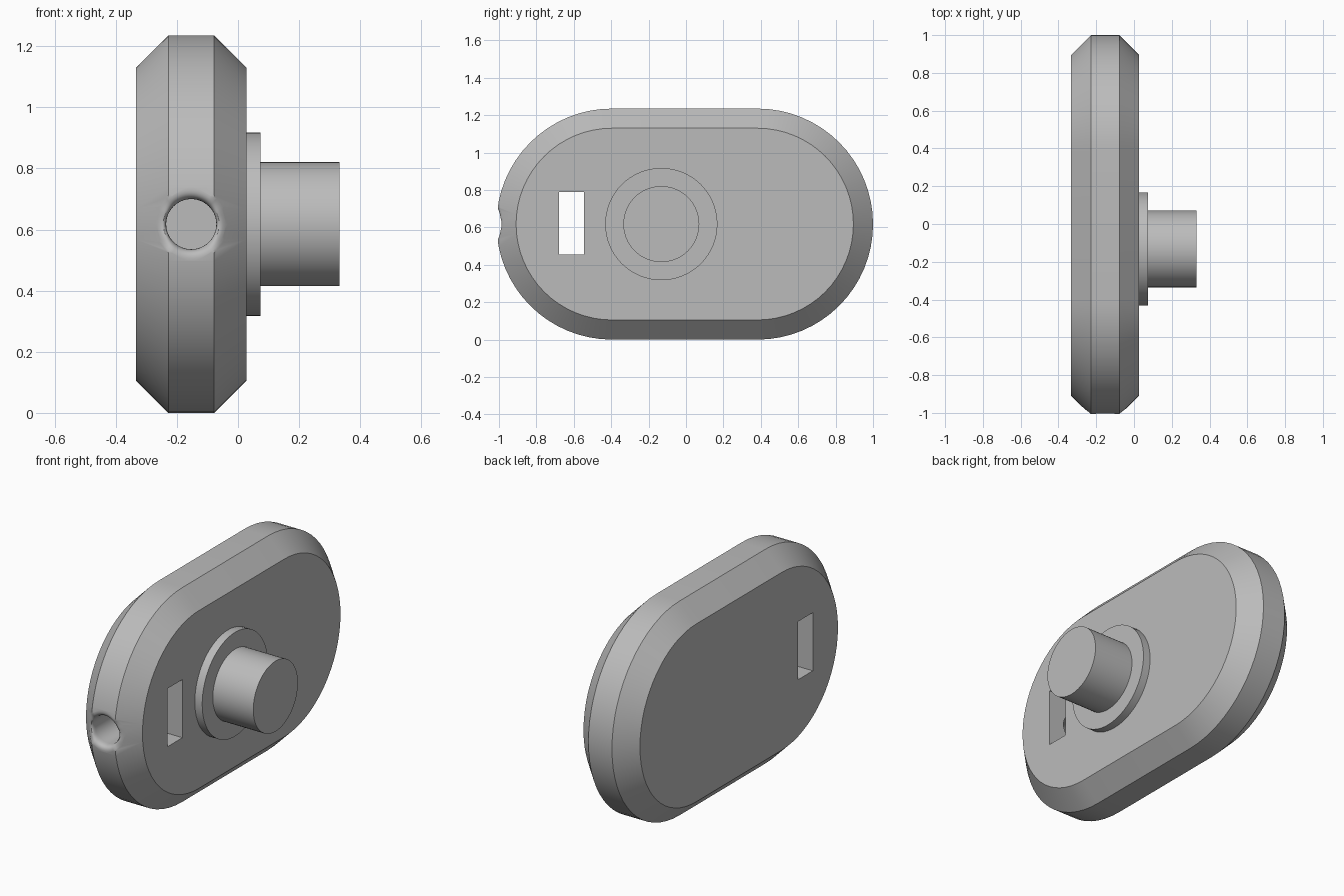
import bpy, bmesh, math
from mathutils import Vector, Matrix

if "Cube" in bpy.data.objects:
    bpy.data.objects.remove(bpy.data.objects["Cube"], do_unlink=True)

MID_Z = 0.6175                    # centre height, also the radius of the round ends
Y_FRONT, Y_BACK = -0.396, 0.3825  # centres of the round ends
X_MIN, X_MAX, CHAMFER = -0.333, 0.027, 0.105
RIM_X = (X_MIN + X_MAX) / 2
RIM_HALF = (X_MAX - X_MIN) / 2 - CHAMFER

grey = bpy.data.materials.new("plain grey")
grey.use_nodes = True
colour = (0.5, 0.5, 0.5, 1)
grey.diffuse_color = colour
grey.node_tree.nodes["Principled BSDF"].inputs["Base Color"].default_value = colour


def make_object(name, bm):
    bmesh.ops.recalc_face_normals(bm, faces=bm.faces)
    mesh = bpy.data.meshes.new(name)
    bm.to_mesh(mesh)
    bm.free()
    mesh.materials.append(grey)
    obj = bpy.data.objects.new(name, mesh)
    bpy.context.collection.objects.link(obj)
    return obj


def loft(name, rings):
    """Skin a list of equal closed rings and cap both ends."""
    bm = bmesh.new()
    loops = [[bm.verts.new(p) for p in ring] for ring in rings]
    n = len(loops[0])
    for a, b in zip(loops, loops[1:]):
        for i in range(n):
            j = (i + 1) % n
            bm.faces.new((a[i], a[j], b[j], b[i]))
    bm.faces.new(loops[0])
    bm.faces.new(loops[-1])
    return make_object(name, bm)


def smooth(obj):
    bpy.ops.object.select_all(action='DESELECT')
    obj.select_set(True)
    bpy.context.view_layer.objects.active = obj
    bpy.ops.object.shade_smooth_by_angle(angle=math.radians(30))


def stadium(x, inset, steps=32):
    """Long rounded outline across x, shrunk by the inset."""
    r = MID_Z - inset
    ring = []
    for centre, start in ((Y_BACK, -math.pi / 2), (Y_FRONT, math.pi / 2)):
        for i in range(steps + 1):
            a = start + math.pi * i / steps
            ring.append((x, centre + r * math.cos(a), MID_Z + r * math.sin(a)))
    return ring


def circle_x(x, y, r, steps=64):
    return [(x, y + r * math.cos(2 * math.pi * i / steps),
             MID_Z + r * math.sin(2 * math.pi * i / steps)) for i in range(steps)]


def front_surface(dx, dz):
    """Depth of the body's front end at an offset from the bore axis."""
    r = MID_Z - max(0, abs(dx) - RIM_HALF)
    return Y_FRONT - math.sqrt(r * r - dz * dz)


# Chamfered body
body = loft("body", [stadium(X_MIN, CHAMFER), stadium(X_MIN + CHAMFER, 0),
                     stadium(X_MAX - CHAMFER, 0), stadium(X_MAX, CHAMFER)])

# Bore cutter with a rounded mouth that follows the body's front end
BORE, MOUTH, STEPS = 0.082, 0.12, 64
rings = [[] for _ in range(11)]
for i in range(STEPS):
    a = 2 * math.pi * i / STEPS
    c, s = math.cos(a), math.sin(a)
    lip = front_surface(BORE * c, BORE * s)
    edge = front_surface(MOUTH * c, MOUTH * s)
    profile = [(BORE, -0.6)]
    for k in range(9):
        t = k / 8
        profile.append((BORE + (MOUTH - BORE) * t * t,
                        (1 - t) ** 2 * (lip + 0.045) + 2 * t * (1 - t) * lip + t * t * edge))
    profile.append((MOUTH, -1.1))
    for ring, (r, y) in zip(rings, profile):
        ring.append((RIM_X + r * c, y, MID_Z + r * s))
bore_cutter = loft("bore_cutter", rings)

# Slot cutter through the whole thickness
bm = bmesh.new()
bmesh.ops.create_cube(bm, size=1, matrix=Matrix.Translation(Vector((RIM_X, -0.612, 0.622)))
                      @ Matrix.Diagonal((1, 0.135, 0.335, 1)))
slot_cutter = make_object("slot_cutter", bm)

for cutter in (bore_cutter, slot_cutter):
    cutter.hide_render = True
    mod = body.modifiers.new(cutter.name, 'BOOLEAN')
    mod.operation = 'DIFFERENCE'
    mod.solver = 'EXACT'
    mod.object = cutter
    bpy.context.view_layer.objects.active = body
    bpy.ops.object.modifier_apply(modifier=mod.name)
    bpy.data.objects.remove(cutter, do_unlink=True)
smooth(body)

# Flange and round post on the left side
KNOB_Y = -0.132
for name, x0, x1, r in (("flange", X_MAX - 0.01, 0.074, 0.3), ("post", 0.06, 0.332, 0.203)):
    smooth(loft(name, [circle_x(x0, KNOB_Y, r), circle_x(x1, KNOB_Y, r)]))
